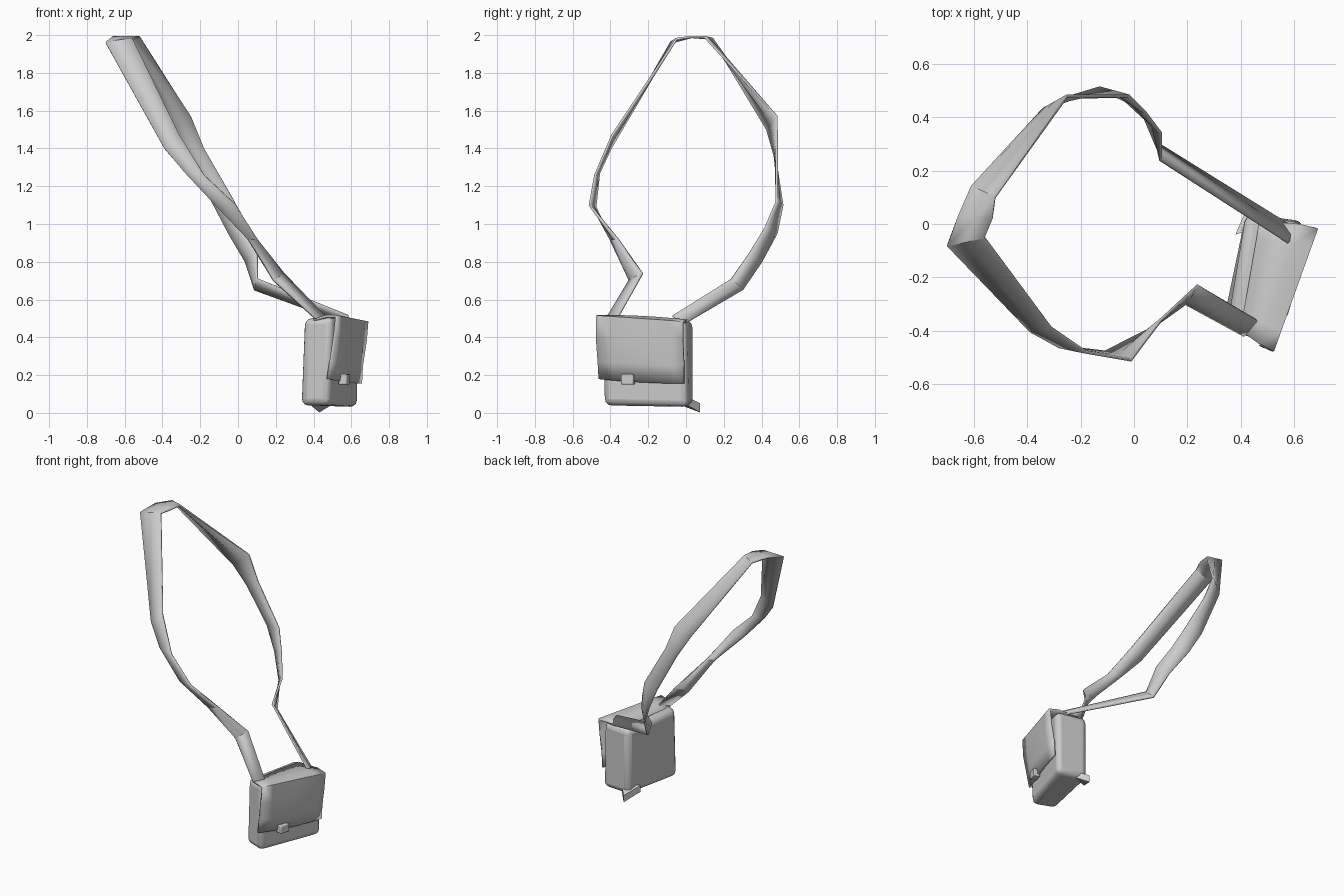
import bpy, bmesh
from mathutils import Vector

if "Cube" in bpy.data.objects:
    bpy.data.objects.remove(bpy.data.objects["Cube"])

grey = bpy.data.materials.new("plain grey")
grey.use_nodes = True
grey.diffuse_color = (0.6, 0.6, 0.6, 1)
grey.node_tree.nodes["Principled BSDF"].inputs["Base Color"].default_value = (0.6, 0.6, 0.6, 1)


def finish(name, bm, bevel=0, segments=2, thick=0, angle=0.6):
    bmesh.ops.recalc_face_normals(bm, faces=bm.faces)
    mesh = bpy.data.meshes.new(name)
    bm.to_mesh(mesh)
    bm.free()
    mesh.materials.append(grey)
    ob = bpy.data.objects.new(name, mesh)
    bpy.context.collection.objects.link(ob)
    if thick:
        mod = ob.modifiers.new("thickness", "SOLIDIFY")
        mod.thickness, mod.offset = thick, 0
    if bevel:
        mod = ob.modifiers.new("soft edges", "BEVEL")
        mod.width, mod.segments, mod.limit_method = bevel, segments, "NONE"
    bpy.ops.object.select_all(action="DESELECT")
    ob.select_set(True)
    bpy.context.view_layer.objects.active = ob
    bpy.ops.object.shade_smooth_by_angle(angle=angle)
    return ob


def ribbon(name, pairs, thick, columns=1, bulge=None, angle=0.6):
    """Sheet between two edges, given as one pair of points for each row."""
    bm = bmesh.new()
    rows = []
    for i, (p, q) in enumerate(pairs):
        row = []
        for c in range(columns + 1):
            t = c / columns
            co = Vector(p).lerp(Vector(q), t)
            if bulge:
                co += Vector(bulge[i]) * 4 * t * (1 - t)
            row.append(bm.verts.new(co))
        rows.append(row)
    for a, b in zip(rows, rows[1:]):
        for c in range(columns):
            bm.faces.new((a[c], a[c + 1], b[c + 1], b[c]))
    return finish(name, bm, thick=thick, angle=angle)


def block(name, bottom, top, bevel, segments):
    """Box between a bottom and a top outline."""
    bm = bmesh.new()
    lo = [bm.verts.new(p) for p in bottom]
    hi = [bm.verts.new(p) for p in top]
    n = len(lo)
    bm.faces.new(lo)
    bm.faces.new(hi)
    for i in range(n):
        j = (i + 1) % n
        bm.faces.new((lo[i], lo[j], hi[j], hi[i]))
    return finish(name, bm, bevel, segments)


# Bag body with soft edges
block("bag_body",
      [(0.33, -0.38, 0.04), (0.48, -0.44, 0.04), (0.64, 0.01, 0.03), (0.42, 0.04, 0.04)],
      [(0.35, -0.39, 0.50), (0.50, -0.45, 0.51), (0.64, 0.0, 0.48), (0.42, 0.04, 0.49)],
      0.035, 3)

# Pulled-out lower back corner
block("loose_corner",
      [(0.38, -0.04, 0.045), (0.50, 0.0, 0.045), (0.43, 0.075, 0.002)],
      [(0.38, -0.04, 0.09), (0.50, 0.0, 0.09), (0.43, 0.075, 0.05)], 0, 1)

# Flap over the top and down the front
ribbon("flap", [
    ((0.40, -0.40, 0.492), (0.47, 0.01, 0.485)),
    ((0.47, -0.45, 0.512), (0.62, 0.0, 0.488)),
    ((0.52, -0.475, 0.512), (0.685, -0.015, 0.48)),
    ((0.51, -0.475, 0.40), (0.675, -0.015, 0.38)),
    ((0.49, -0.465, 0.27), (0.655, -0.01, 0.25)),
    ((0.475, -0.46, 0.18), (0.65, -0.01, 0.155))], 0.014, 6,
    [(0, 0, 0.008), (0, 0, 0.006), (0, 0, 0), (0.008, 0, 0), (0.02, 0, 0), (0.012, 0, -0.005)])

# Clasp on the lower edge of the flap
block("clasp",
      [(0.53, -0.335, 0.15), (0.575, -0.345, 0.15), (0.595, -0.28, 0.15), (0.55, -0.27, 0.15)],
      [(0.53, -0.335, 0.205), (0.575, -0.345, 0.205), (0.595, -0.28, 0.205), (0.55, -0.27, 0.205)],
      0.006, 2)

# Shoulder strap, a twisting loop from the front end of the bag to the back end
front_run = [
    ((0.41, -0.42, 0.50), (0.46, -0.36, 0.51)),
    ((0.19, -0.30, 0.70), (0.24, -0.23, 0.74)),
    ((0.05, -0.40, 0.92), (0.10, -0.36, 0.92)),
    ((-0.11, -0.48, 1.09), (-0.01, -0.51, 1.10)),
    ((-0.28, -0.46, 1.27), (-0.18, -0.48, 1.26)),
    ((-0.39, -0.40, 1.40), (-0.31, -0.39, 1.47))]
crown = [
    ((-0.70, -0.08, 1.96), (-0.56, -0.05, 1.98)),
    ((-0.66, 0.03, 1.99), (-0.53, 0.02, 1.99)),
    ((-0.61, 0.14, 1.98), (-0.52, 0.10, 1.99))]
back_run = [
    ((-0.34, 0.43, 1.50), (-0.25, 0.48, 1.57)),
    ((-0.26, 0.47, 1.36), (-0.18, 0.48, 1.40)),
    ((-0.13, 0.51, 1.10), (-0.02, 0.48, 1.12)),
    ((-0.05, 0.48, 0.95), (0.04, 0.42, 0.98)),
    ((0.04, 0.40, 0.80), (0.10, 0.34, 0.85)),
    ((0.09, 0.30, 0.65), (0.10, 0.24, 0.71)),
    ((0.59, -0.01, 0.47), (0.58, -0.07, 0.515))]
ribbon("strap", front_run + crown + back_run, 0.012, 2)
